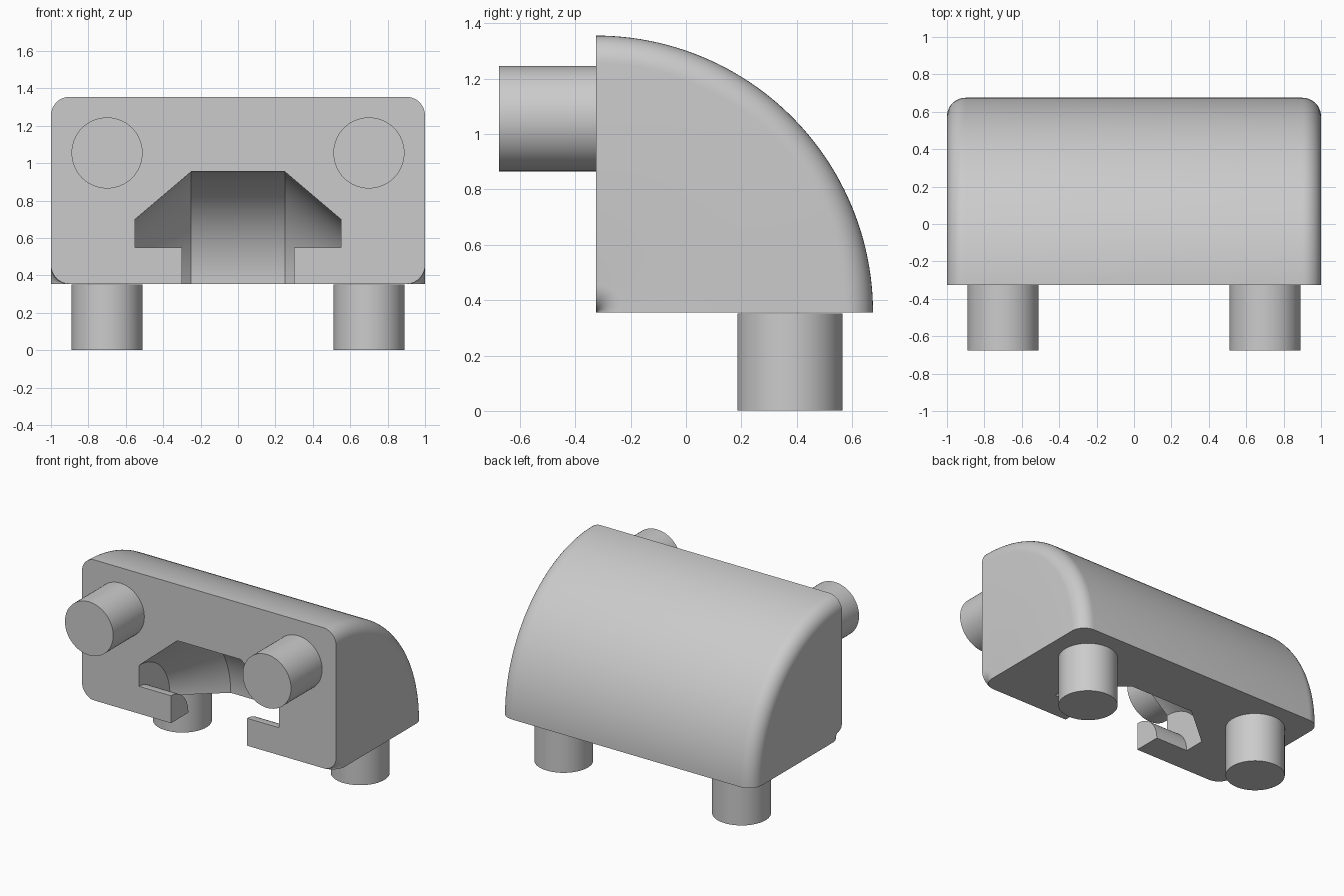
import bpy, bmesh
from math import sin, cos, pi, radians
from mathutils import Matrix

cube = bpy.data.objects.get("Cube")
if cube:
    bpy.data.objects.remove(cube, do_unlink=True)

AXIS_Y, AXIS_Z = -0.325, 0.355   # sweep axis, parallel to x
FILLET, STEPS, SWEEP = 0.1, 10, 48

grey = bpy.data.materials.new("light grey")
grey.use_nodes = True
colour = (0.6, 0.6, 0.6, 1)
grey.diffuse_color = colour
grey.node_tree.nodes["Principled BSDF"].inputs["Base Color"].default_value = colour


def finish(bm, name):
    """Turn a bmesh into a named, coloured object with sharp edges kept."""
    bmesh.ops.recalc_face_normals(bm, faces=bm.faces)
    mesh = bpy.data.meshes.new(name)
    bm.to_mesh(mesh)
    bm.free()
    mesh.materials.append(grey)
    obj = bpy.data.objects.new(name, mesh)
    bpy.context.collection.objects.link(obj)
    bpy.ops.object.select_all(action='DESELECT')
    obj.select_set(True)
    bpy.context.view_layer.objects.active = obj
    bpy.ops.object.shade_smooth_by_angle(angle=radians(25))
    return obj


def corner(cx, cr, start):
    """Quarter-circle fillet in the (x, radius) plane."""
    angles = [start + pi / 2 * i / STEPS for i in range(STEPS + 1)]
    return [(cx + FILLET * cos(a), cr + FILLET * sin(a)) for a in angles]


# Curved body: rounded section with a T-shaped channel, swept a quarter turn
half = [(0.25, 0.6), (0.55, 0.345), (0.55, 0.195), (0.3, 0.195), (0.3, 0)]
half += corner(1 - FILLET, FILLET, -pi / 2) + corner(1 - FILLET, 1 - FILLET, 0)
section = half + [(-x, r) for x, r in reversed(half)]

bm = bmesh.new()
rings = []
for i in range(SWEEP + 1):
    a = pi / 2 * i / SWEEP
    rings.append([bm.verts.new((x, AXIS_Y + r * sin(a), AXIS_Z + r * cos(a)))
                  for x, r in section])
n = len(section)
for lower, upper in zip(rings, rings[1:]):
    for j in range(n):
        k = (j + 1) % n
        if section[j][1] > 1e-6 or section[k][1] > 1e-6:
            bm.faces.new((lower[j], lower[k], upper[k], upper[j]))
bm.faces.new(rings[0])
bm.faces.new(rings[-1])
bmesh.ops.remove_doubles(bm, verts=bm.verts, dist=1e-5)
finish(bm, "curved_body")


# Pegs: two on the front face and two underneath
def peg(name, centre, rotation):
    bm = bmesh.new()
    bmesh.ops.create_cone(bm, cap_ends=True, segments=64, radius1=0.19,
                          radius2=0.19, depth=0.35,
                          matrix=Matrix.Translation(centre) @ rotation)
    finish(bm, name)


for side, x in (("left", 0.7), ("right", -0.7)):
    peg("front_peg_" + side, (x, AXIS_Y - 0.175, AXIS_Z + 0.7),
        Matrix.Rotation(pi / 2, 4, 'X'))
    peg("bottom_peg_" + side, (x, AXIS_Y + 0.7, AXIS_Z - 0.178),
        Matrix.Identity(4))
